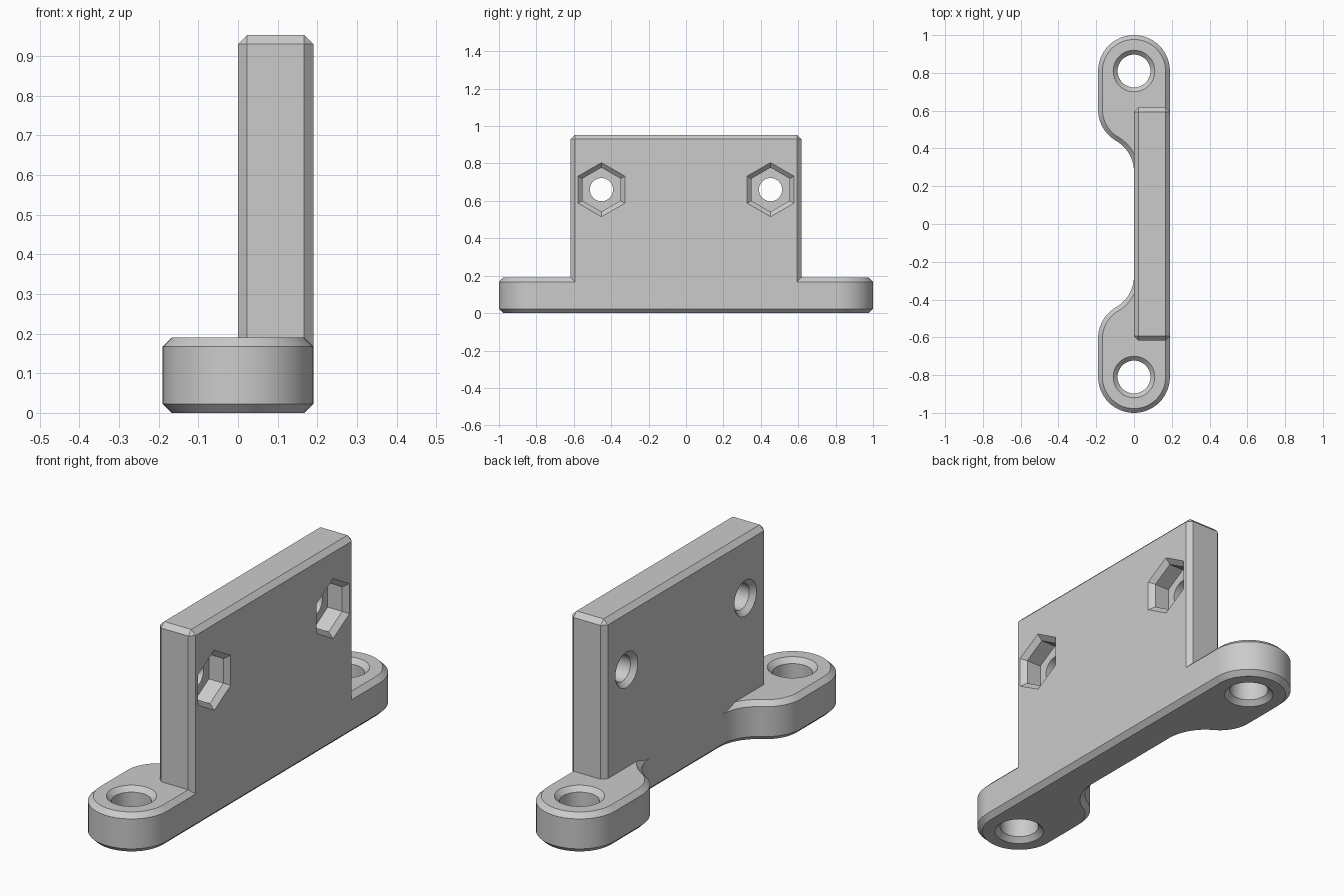
import bpy, bmesh
from math import sin, cos, pi, radians
from mathutils import Matrix, Vector

if "Cube" in bpy.data.objects:
    bpy.data.objects.remove(bpy.data.objects["Cube"], do_unlink=True)

R = 0.19            # foot radius, also plate and base thickness
HOLE_Y = 0.81       # foot hole centres
CH = 0.023          # chamfer width

grey = bpy.data.materials.new("plain grey")
grey.use_nodes = True
grey.diffuse_color = (0.6, 0.6, 0.6, 1)
grey.node_tree.nodes["Principled BSDF"].inputs["Base Color"].default_value = (0.6, 0.6, 0.6, 1)


def add_object(name, bm):
    bmesh.ops.recalc_face_normals(bm, faces=bm.faces)
    mesh = bpy.data.meshes.new(name)
    bm.to_mesh(mesh)
    bm.free()
    mesh.materials.append(grey)
    obj = bpy.data.objects.new(name, mesh)
    bpy.context.collection.objects.link(obj)
    return obj


def loft(name, rings):
    """Capped solid through rings of equal point count."""
    bm = bmesh.new()
    loops = [[bm.verts.new(p) for p in ring] for ring in rings]
    n = len(loops[0])
    for a, b in zip(loops, loops[1:]):
        for i in range(n):
            j = (i + 1) % n
            bm.faces.new((a[i], a[j], b[j], b[i]))
    bm.faces.new(loops[0][::-1])
    bm.faces.new(loops[-1])
    return add_object(name, bm)


def turned(name, profile, sides, matrix):
    """Solid of (radius, height) steps around the matrix's z axis."""
    return loft(name, [[matrix @ Vector((r * cos(2 * pi * i / sides), r * sin(2 * pi * i / sides), h))
                        for i in range(sides)] for r, h in profile])


def arc(cx, cy, r, start, end, steps):
    angles = [radians(start + (end - start) * i / steps) for i in range(steps + 1)]
    return [(cx + r * cos(a), cy + r * sin(a)) for a in angles]


def base_outline(inset, z):
    """Two round feet joined by a half-width bar, with S-shaped necks."""
    half = arc(0, HOLE_Y, R - inset, 0, 180, 32)
    half += arc(0, 0.605, R - inset, 180, 240, 12)
    half += arc(-R, 0.276, R + inset, 60, 0, 12)[1:]
    mirrored = [(x, -y) for x, y in reversed(half)]
    return [(x, y, z) for x, y in half + mirrored]


def boolean(target, tool, operation):
    mod = target.modifiers.new(operation.lower(), 'BOOLEAN')
    mod.operation = operation
    mod.solver = 'EXACT'
    mod.object = tool
    bpy.context.view_layer.objects.active = target
    bpy.ops.object.modifier_apply(modifier=mod.name)
    bpy.data.objects.remove(tool, do_unlink=True)


# Base with chamfered rims
bracket = loft("bracket", [base_outline(CH, 0), base_outline(0, CH),
                           base_outline(0, R - CH), base_outline(CH, R)])

# Upright plate, chamfered all round, rooted in the base
bm = bmesh.new()
bmesh.ops.create_cube(bm, size=1, matrix=Matrix.Translation((R / 2, 0, 0.527))
                      @ Matrix.Diagonal((R, 1.234, 0.852, 1)))
bmesh.ops.bevel(bm, geom=bm.edges[:], offset=CH, segments=1, affect='EDGES', profile=0.5)
boolean(bracket, add_object("upright_plate", bm), 'UNION')

for side in (-1, 1):
    # Foot hole, countersunk at both ends
    foot = Matrix.Translation((0, side * HOLE_Y, 0))
    boolean(bracket, turned("foot_hole", [(0.13, -0.02), (0.087, CH), (0.087, R - CH), (0.13, R + 0.02)],
                            48, foot), 'DIFFERENCE')
    # Bolt hole through the plate, countersunk on the inner side
    across = Matrix.Translation((0, side * 0.452, 0.66)) @ Matrix.Rotation(pi / 2, 4, 'Y')
    boolean(bracket, turned("bolt_hole", [(0.105, -0.02), (0.062, CH), (0.062, 0.15)],
                            48, across), 'DIFFERENCE')
    # Hexagonal nut pocket with a chamfered mouth
    boolean(bracket, turned("nut_pocket", [(0.118, 0.09), (0.118, R - CH), (0.168, R + 0.02)],
                            6, across), 'DIFFERENCE')

bpy.ops.object.select_all(action='DESELECT')
bracket.select_set(True)
bpy.context.view_layer.objects.active = bracket
bpy.ops.object.shade_smooth_by_angle(angle=radians(25))
